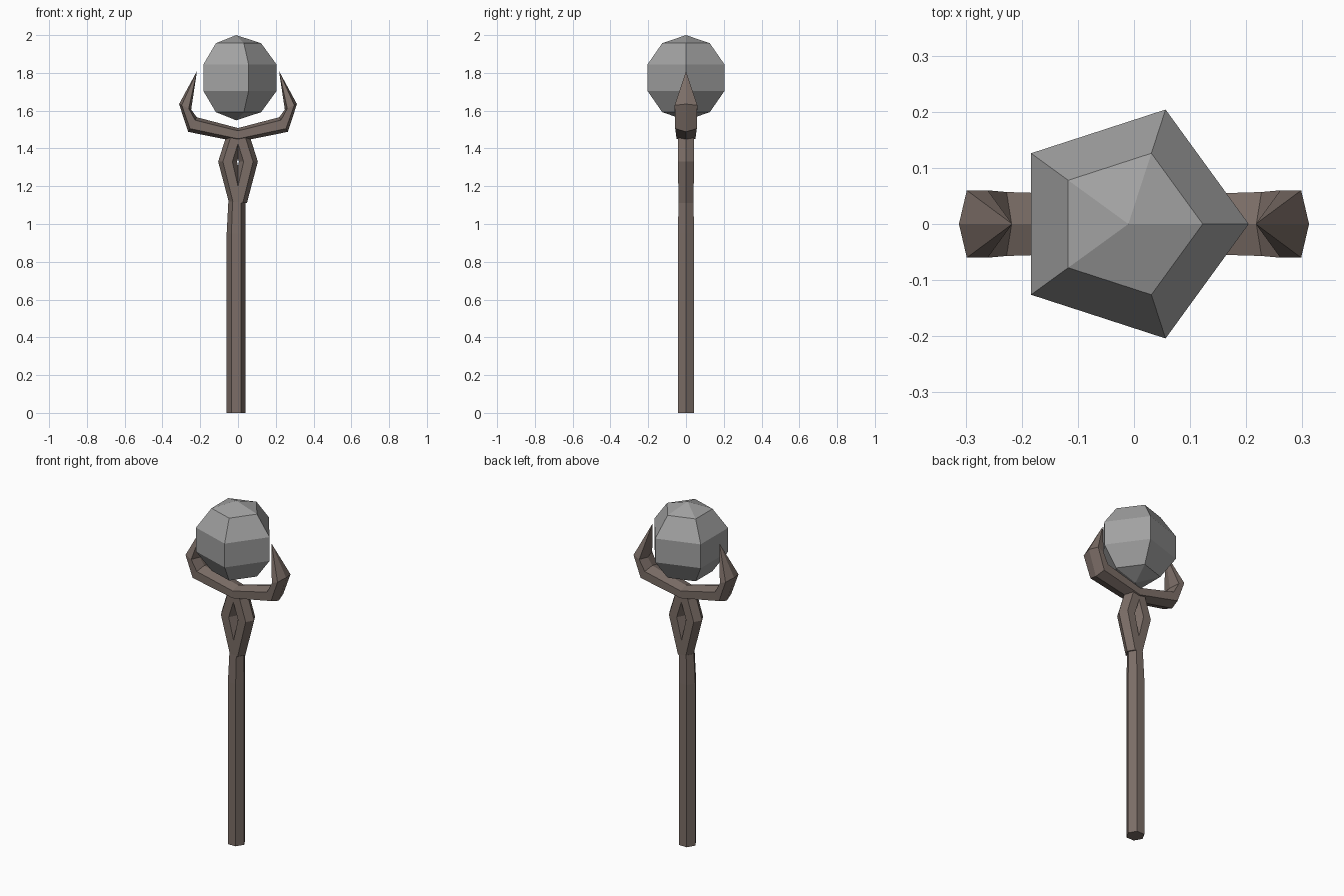
import bpy, bmesh
from math import sin, cos, pi, radians

if "Cube" in bpy.data.objects:
    bpy.data.objects.remove(bpy.data.objects["Cube"], do_unlink=True)


def material(name, color):
    m = bpy.data.materials.new(name)
    m.use_nodes = True
    m.diffuse_color = (*color, 1)
    m.node_tree.nodes["Principled BSDF"].inputs["Base Color"].default_value = (*color, 1)
    return m


wood = material("brown wood", (0.20, 0.155, 0.135))
stone = material("grey stone", (0.36, 0.36, 0.36))


def loft(name, rings, mat):
    """Skin a list of rings; a ring with a single point closes to a tip."""
    bm = bmesh.new()
    loops = [[bm.verts.new(p) for p in ring] for ring in rings]
    for a, b in zip(loops, loops[1:]):
        n = max(len(a), len(b))
        for i in range(n):
            j = (i + 1) % n
            quad = [a[i % len(a)], a[j % len(a)], b[j % len(b)], b[i % len(b)]]
            bm.faces.new(list(dict.fromkeys(quad)))
    for end in (loops[0], loops[-1]):
        if len(end) > 2:
            bm.faces.new(end)
    bmesh.ops.recalc_face_normals(bm, faces=bm.faces)
    mesh = bpy.data.meshes.new(name)
    bm.to_mesh(mesh)
    bm.free()
    mesh.materials.append(mat)
    obj = bpy.data.objects.new(name, mesh)
    bpy.context.collection.objects.link(obj)
    return obj


def polygon(x, z, r, sides):
    if r < 0.001:
        return [(x, 0, z)]
    return [(x + r * cos(2 * pi * i / sides), r * sin(2 * pi * i / sides), z)
            for i in range(sides)]


def claw_ring(outer, inner, half_width):
    """Flattened hexagon between an outer and an inner ridge point."""
    def at(t, y):
        return (outer[0] + (inner[0] - outer[0]) * t, y, outer[1] + (inner[1] - outer[1]) * t)
    w = half_width
    return [at(0, 0), at(0.22, w), at(0.8, w), at(1, 0), at(0.8, -w), at(0.22, -w)]


# Hexagonal shaft, slightly narrowed at the top
loft("shaft", [polygon(x, z, r, 6) for x, z, r in
               [(-0.01, 0, 0.05), (-0.01, 0.95, 0.05), (-0.006, 1.12, 0.045)]], wood)

# Two branches that part around a diamond-shaped opening
for side, label in ((1, "left"), (-1, "right")):
    loft(label + "_branch", [polygon(side * x, z, r, 6) for x, z, r in
                             [(0.002, 1.11, 0.045), (0.055, 1.33, 0.05), (0.014, 1.46, 0.05)]], wood)

# Claw: one arm, mirrored to a continuous pronged cradle
arm = [claw_ring((0.312, 1.635), (0.248, 1.606), 0.06),
       claw_ring((0.264, 1.488), (0.218, 1.565), 0.057),
       claw_ring((0, 1.435), (0, 1.508), 0.05)]
tip = [(0.217, 0, 1.81)]
mirrored = [[(-x, y, z) for x, y, z in ring] for ring in reversed(arm[:-1])]
loft("claw", [tip] + arm + mirrored + [[(-0.217, 0, 1.81)]], wood)

# Five-sided faceted orb
R = 0.2255
loft("orb", [polygon(-0.01, 2 - R + R * cos(radians(a)), R * sin(radians(a)), 5)
             for a in range(0, 181, 36)], stone)
